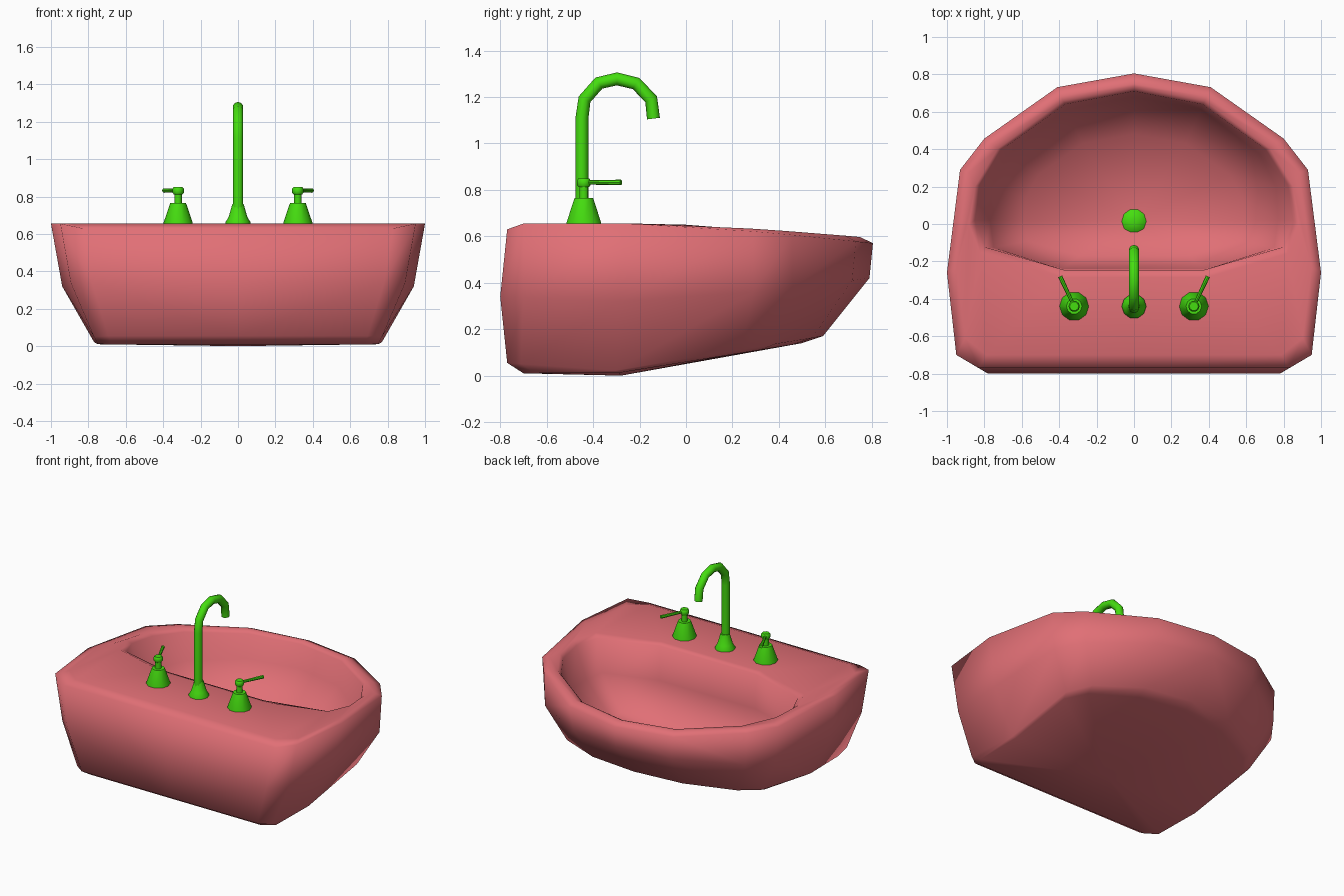
import bpy, bmesh, math
from mathutils import Vector

if "Cube" in bpy.data.objects:
    bpy.data.objects.remove(bpy.data.objects["Cube"])


def material(name, color):
    m = bpy.data.materials.new(name)
    m.diffuse_color = color
    m.use_nodes = True
    m.node_tree.nodes["Principled BSDF"].inputs["Base Color"].default_value = m.diffuse_color
    return m


PINK = material("pink_ceramic", (0.75, 0.16, 0.18, 1))
GREEN = material("green_metal", (0.06, 0.73, 0.005, 1))


def finish(name, bm, mat):
    bmesh.ops.recalc_face_normals(bm, faces=bm.faces)
    for f in bm.faces:
        f.smooth = True
    me = bpy.data.meshes.new(name)
    bm.to_mesh(me)
    bm.free()
    ob = bpy.data.objects.new(name, me)
    me.materials.append(mat)
    bpy.context.collection.objects.link(ob)
    return ob


def sharpen(ob, angle=40):
    bpy.ops.object.select_all(action='DESELECT')
    ob.select_set(True)
    bpy.context.view_layer.objects.active = ob
    bpy.ops.object.shade_smooth_by_angle(angle=math.radians(angle))


def lerp(a, b, t):
    return a + (b - a) * t


def ring(outline, sx, yb, yf, zb, zs, zf, power=1.0):
    """Half outline rescaled to yb..yf, with heights at back, side and front."""
    y0, y1 = outline[0][1], outline[-1][1]
    remap = lambda y: lerp(yb, yf, (y - y0) / (y1 - y0))
    ys = remap(outline[3][1])
    pts = []
    for x, y in outline:
        y = remap(y)
        if y < ys:
            z = lerp(zb, zs, (y - yb) / (ys - yb))
        else:
            z = lerp(zs, zf, ((y - ys) / (yf - ys)) ** power)
        pts.append((x * sx, y, z))
    return pts


# basin body: half of the shell as stacked rings, mirrored
OUTER = [(0, -.8), (.83, -.8), (.95, -.7), (1, -.28), (.93, .28), (.8, .45), (.41, .73), (0, .805)]
BELLY = OUTER[:4] + [(.97, .3), (.84, .47)] + OUTER[6:]
BASE = [(0, -.8), (.9, -.8), (1, -.73), (1, -.25), (1, .39), (.87, .56), (.46, .75), (0, .805)]
INNER = [(0, -.245), (.38, -.245), (.8, -.125), (.86, .02), (.83, .21), (.71, .4), (.37, .64), (0, .71)]
BOWL = [(0, -.245), (.38, -.245), (.75, -.13), (.77, .02), (.76, .2), (.67, .38), (.36, .62), (0, .69)]
rim = ring(OUTER, 1.0, -.77, .805, .63, .655, .57, 1.4)
rim[2] = (.95, -.70, .655)                            # crisp deck corner
rings = [
    ring(BASE, .75, -.70, .50, .01, .012, .14),
    ring(BASE, .77, -.77, .59, .055, .022, .17),
    ring(BELLY, .94, -.80, .79, .34, .32, .42, 1.5),
    rim,
    ring(OUTER, .95, -.70, .75, .655, .655, .597, 1.5),
    ring(INNER, 1.025, -.285, .733, .655, .65, .593),
    ring(INNER, .99, -.245, .71, .645, .62, .58),
    ring(BOWL, 1.0, -.24, .68, .40, .40, .42),
    ring(BOWL, .76, -.17, .48, .18, .18, .22),
]
bm = bmesh.new()
loops = [[bm.verts.new(p) for p in r] for r in rings]
for a, b in zip(loops, loops[1:]):
    for i in range(len(a) - 1):
        bm.faces.new((a[i], a[i + 1], b[i + 1], b[i]))
for loop, centre in ((loops[0], (0, -.28, 0)), (loops[-1], (0, .015, .13))):
    c = bm.verts.new(centre)
    for i in range(len(loop) - 1):
        bm.faces.new((loop[i], loop[i + 1], c))
# full shell, welded on the centre line
geom = bm.verts[:] + bm.edges[:] + bm.faces[:]
bmesh.ops.mirror(bm, geom=geom, axis='X', merge_dist=0.0005)
bmesh.ops.remove_doubles(bm, verts=bm.verts, dist=0.0005)
finish("basin", bm, PINK)


def skin(name, loops):
    """Closed tube through rings of points, with capped ends."""
    bm = bmesh.new()
    loops = [[bm.verts.new(p) for p in loop] for loop in loops]
    n = len(loops[0])
    for a, b in zip(loops, loops[1:]):
        for i in range(n):
            j = (i + 1) % n
            bm.faces.new((a[i], a[j], b[j], b[i]))
    bm.faces.new(loops[0])
    bm.faces.new(loops[-1])
    sharpen(finish(name, bm, GREEN))


def circle(n):
    return [(math.cos(2 * math.pi * i / n), math.sin(2 * math.pi * i / n)) for i in range(n)]


def lathe(name, profile, x, y, n=10):
    skin(name, [[(x + r * c, y + r * s, z) for c, s in circle(n)] for r, z in profile])


def tube(name, path, radii, n=10):
    path = [Vector(p) for p in path]
    loops = []
    for k, p in enumerate(path):
        t = (path[min(k + 1, len(path) - 1)] - path[max(k - 1, 0)]).normalized()
        u = t.cross(Vector((1, 0, 0))).normalized()
        v = t.cross(u)
        loops.append([p + radii[k] * (u * c + v * s) for c, s in circle(n)])
    skin(name, loops)


# spout: straight riser and a gooseneck
path = [(0, y, z) for y, z in ((-.448, .66), (-.448, 1.11), (-.437, 1.19), (-.375, 1.26), (-.297, 1.278),
                               (-.215, 1.258), (-.15, 1.19), (-.14, 1.107))]
tube("spout", path, [.028] * len(path))
lathe("spout_base", [(.066, .645), (.066, .665), (.05, .69), (.03, .76)], 0, -.44)

# handles: bell, stem, cap and lever
for side, s in (("left", -1), ("right", 1)):
    x = .32 * s
    lathe(side + "_handle_bell", [(.078, .645), (.078, .66), (.042, .765)], x, -.44)
    lathe(side + "_handle_stem", [(.02, .76), (.02, .82)], x, -.44)
    lathe(side + "_handle_cap", [(.024, .812), (.03, .82), (.03, .842), (.024, .85)], x, -.44)
    tube(side + "_lever", [(x, -.44, .832), (.395 * s, -.28, .832)], [.009, .012], 8)

# drain plug
lathe("drain", [(.066, .11), (.066, .142), (.045, .158), (.015, .163)], 0, .015)
